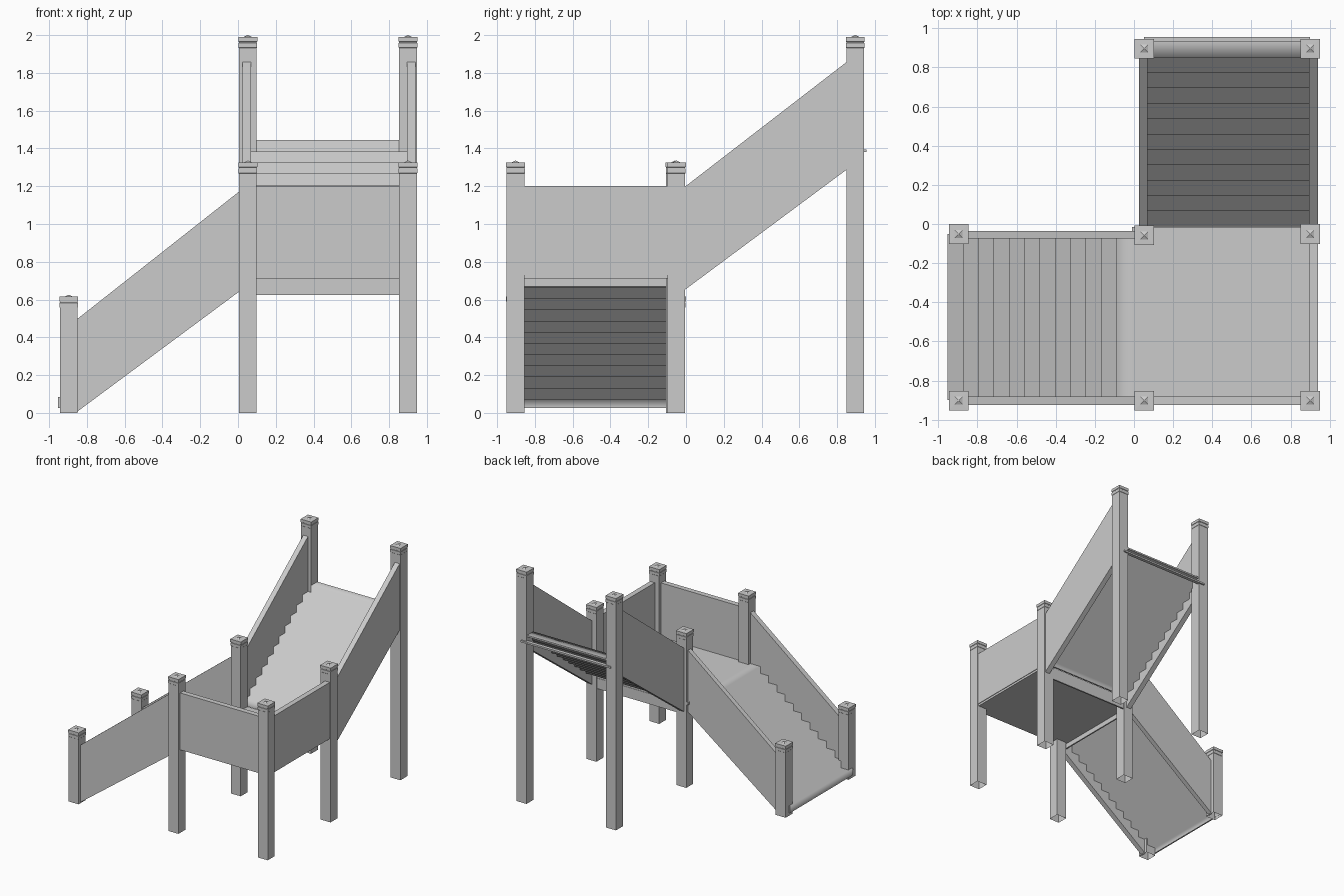
import bpy, bmesh
from mathutils import Matrix, Vector

if "Cube" in bpy.data.objects:
    bpy.data.objects.remove(bpy.data.objects["Cube"])

RUN, RISE, STEPS = 0.0785, 0.0591, 12
UP = 0.709                                    # height gained per flight
# upper flight is the lower flight turned to climb along +y
TURN = Matrix(((0, -1, 0, 0), (1, 0, 0, 0.94), (0, 0, 1, UP), (0, 0, 0, 1)))


def finish(name, bm, matrix=None):
    if matrix:
        bm.transform(matrix)
    bmesh.ops.recalc_face_normals(bm, faces=bm.faces)
    mesh = bpy.data.meshes.new(name)
    bm.to_mesh(mesh)
    bm.free()
    obj = bpy.data.objects.new(name, mesh)
    bpy.context.collection.objects.link(obj)
    return obj


def box(name, x0, x1, y0, y1, z0, z1):
    bm = bmesh.new()
    m = Matrix.Translation(((x0 + x1) / 2, (y0 + y1) / 2, (z0 + z1) / 2)) \
        @ Matrix.Diagonal((x1 - x0, y1 - y0, z1 - z0, 1))
    bmesh.ops.create_cube(bm, size=1, matrix=m)
    return finish(name, bm)


def post(name, x, y, h):
    # square rings stacked into shaft, neck, cap and small pyramid; open below
    rings = [(0, .047), (h - .068, .047), (h - .066, .049), (h - .042, .049), (h - .04, .047),
             (h - .036, .047), (h - .034, .05), (h - .01, .05), (h - .009, .02), (h, .002)]
    bm = bmesh.new()
    last = None
    for z, r in rings:
        ring = [bm.verts.new((x + r * a, y + r * b, z))
                for a, b in ((-1, -1), (1, -1), (1, 1), (-1, 1))]
        if last:
            for i in range(4):
                j = (i + 1) % 4
                bm.faces.new((last[i], last[j], ring[j], ring[i]))
        last = ring
    bm.faces.new(last)
    return finish(name, bm)


def slanted_wall(name, axis, a, b, t0, t1):
    # a and b are (distance, bottom, top); t0..t1 is the wall thickness range
    profile = [(a[0], a[1]), (b[0], b[1]), (b[0], b[2]), (a[0], a[2])]
    bm = bmesh.new()
    put = (lambda d, t, z: (d, t, z)) if axis == 'x' else (lambda d, t, z: (t, d, z))
    face = bm.faces.new([bm.verts.new(put(d, t0, z)) for d, z in profile])
    ext = bmesh.ops.extrude_face_region(bm, geom=[face])
    verts = [v for v in ext['geom'] if isinstance(v, bmesh.types.BMVert)]
    bmesh.ops.translate(bm, verts=verts, vec=Vector(put(0, t1 - t0, 0)))
    return finish(name, bm)


def stairs(name, y0, y1, matrix=None):
    # zigzag sheet of treads and risers, softly shaded, open underneath
    top, under = [], []
    for k in range(STEPS):
        x, z = -0.953 + k * RUN, 0.085 + k * RISE
        top += [(x, z - RISE), (x, z)]
        under += [(x + .012, z - RISE - .014), (x + .012, z - .014)]
    under[0] = (top[0][0] + .012, top[0][1])
    end = -0.953 + STEPS * RUN + .006
    top.append((end, top[-1][1]))
    under.append((end, under[-1][1]))
    bm = bmesh.new()
    for strip in (top, under):
        pairs = [[bm.verts.new((x, y, z)) for y in (y0, y1)] for x, z in strip]
        for p, q in zip(pairs, pairs[1:]):
            bm.faces.new((p[0], q[0], q[1], p[1])).smooth = True
        strip[:] = pairs
    # close the two ends and both sides
    for i in (0, -1):
        bm.faces.new((top[i][0], top[i][1], under[i][1], under[i][0]))
    for s in (0, 1):
        for i in range(len(top) - 1):
            bm.faces.new((top[i][s], top[i + 1][s], under[i + 1][s], under[i][s]))
    obj = finish(name, bm, matrix)
    sharp = [e for e in obj.data.edges
             if abs(obj.data.vertices[e.vertices[0]].co.z - obj.data.vertices[e.vertices[1]].co.z) < 0]
    return obj


# Posts
for i, (x, y, h) in enumerate([(-.896, -.051, .625), (-.896, -.902, .625),
                               (.052, -.058, 1.335), (.9, -.051, 1.335),
                               (.052, -.902, 1.335), (.9, -.902, 1.335),
                               (.052, .896, 2.0), (.9, .896, 2.0)]):
    post(f"post_{i + 1}", x, y, h)

# Lower flight
stairs("lower_stairs", -.9, -.05)
low, high = (-.86, .0, .49), (.01, .645, 1.175)
slanted_wall("lower_front_wall", 'x', low, high, -.925, -.88)
slanted_wall("lower_back_wall", 'x', low, high, -.075, -.035)

# Landing
box("landing_floor", -.01, .935, -.92, -.015, .712, .735)
box("landing_edge_board", -.02, -.008, -.9, -.05, .67, .733)
box("landing_front_wall", .06, .89, -.925, -.88, .712, 1.2)
box("landing_right_wall", .895, .94, -.9, -.06, .73, 1.2)
box("landing_back_skirt", .03, .935, -.025, -.012, .625, .715)

# Upper flight
stairs("upper_stairs", -.9, -.05, TURN)
low, high = (-.015, .645, 1.19), (.86, 1.295, 1.865)
slanted_wall("upper_left_wall", 'y', low, high, .025, .07)
slanted_wall("upper_right_wall", 'y', low, high, .895, .94)
box("upper_landing_lip", .05, .9, .925, .955, 1.38, 1.395)
